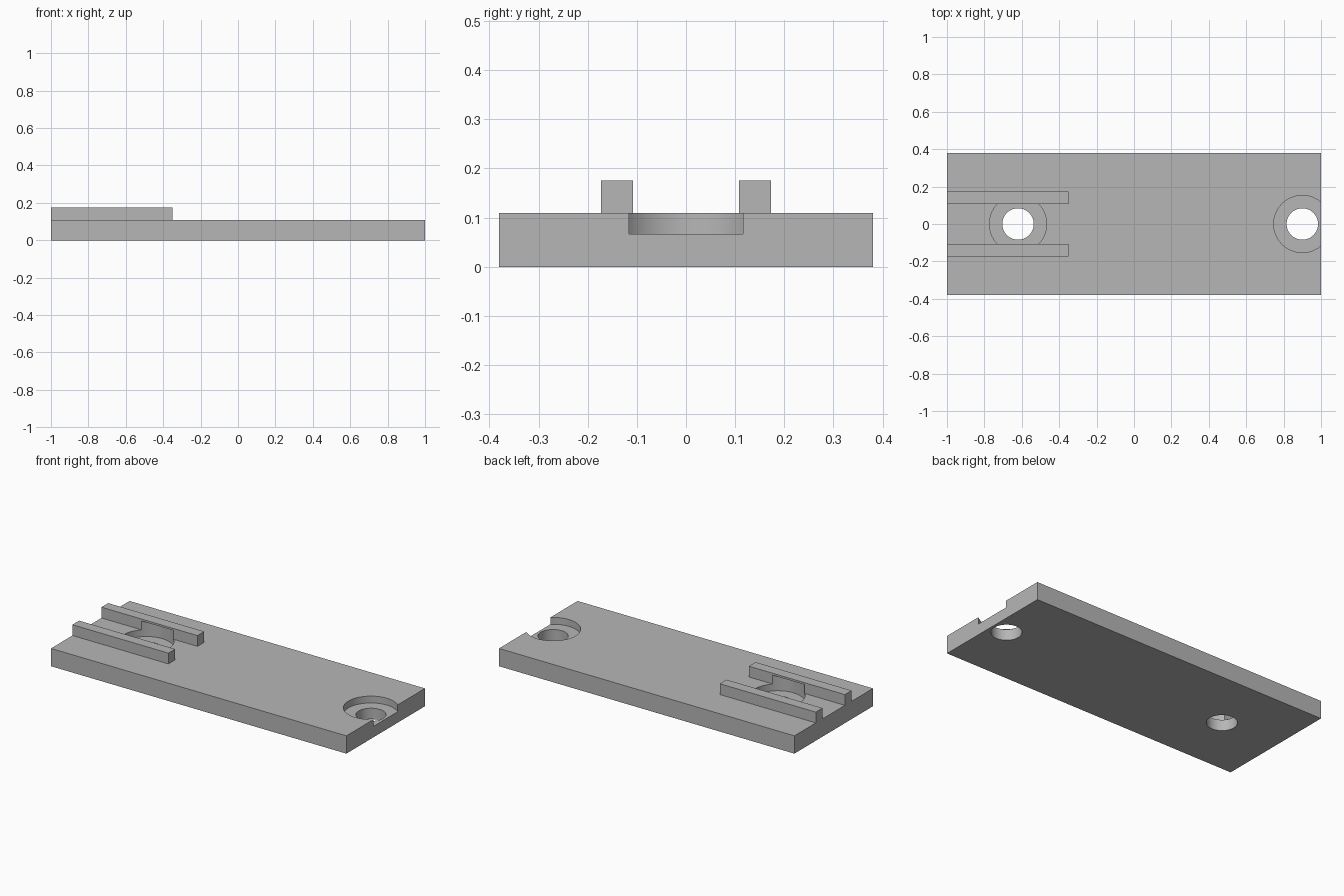
import bpy

if "Cube" in bpy.data.objects:
    bpy.data.objects.remove(bpy.data.objects["Cube"], do_unlink=True)

GREY = (0.47, 0.47, 0.47, 1)
grey = bpy.data.materials.new("plain grey")
grey.use_nodes = True
grey.diffuse_color = GREY
grey.node_tree.nodes["Principled BSDF"].inputs["Base Color"].default_value = GREY

PLATE_TOP, RAIL_TOP = 0.109, 0.175
POCKET_FLOOR, POCKET_TOP = 0.067, 0.163
HOLES_X = (-0.62, 0.90)


def box(name, low, high):
    centre = [(a + b) / 2 for a, b in zip(low, high)]
    bpy.ops.mesh.primitive_cube_add(size=1, location=centre)
    obj = bpy.context.object
    obj.name = name
    obj.scale = [b - a for a, b in zip(low, high)]
    bpy.ops.object.transform_apply(location=True, rotation=False, scale=True)
    obj.data.materials.append(grey)
    return obj


def drill(obj, x, radius, bottom, top):
    """Cut an upright cylinder out of a part."""
    bpy.ops.mesh.primitive_cylinder_add(
        vertices=64, radius=radius, depth=top - bottom,
        location=(x, 0, (bottom + top) / 2))
    cutter = bpy.context.object
    cutter.hide_render = True
    cutter.data.materials.append(grey)
    cut = obj.modifiers.new("cut", "BOOLEAN")
    cut.operation = "DIFFERENCE"
    cut.solver = "EXACT"
    cut.object = cutter
    bpy.context.view_layer.objects.active = obj
    bpy.ops.object.modifier_apply(modifier=cut.name)
    bpy.data.objects.remove(cutter, do_unlink=True)


def smooth(obj):
    bpy.ops.object.select_all(action="DESELECT")
    obj.select_set(True)
    bpy.context.view_layer.objects.active = obj
    bpy.ops.object.shade_smooth_by_angle(angle=0.5)


# Base plate with two counterbored screw holes
plate = box("base_plate", (-1, -0.38, 0), (1, 0.38, PLATE_TOP))
for x in HOLES_X:
    drill(plate, x, 0.153, POCKET_FLOOR, POCKET_TOP)
    drill(plate, x, 0.084, -0.1, 0.2)
smooth(plate)

# Pair of guide rails, hollowed where the screw pocket reaches under them
for name, y0, y1 in (("left_side_rail", 0.108, 0.173),
                     ("right_side_rail", -0.173, -0.108)):
    rail = box(name, (-1, y0, PLATE_TOP), (-0.35, y1, RAIL_TOP))
    drill(rail, HOLES_X[0], 0.153, POCKET_FLOOR, POCKET_TOP)
    smooth(rail)
